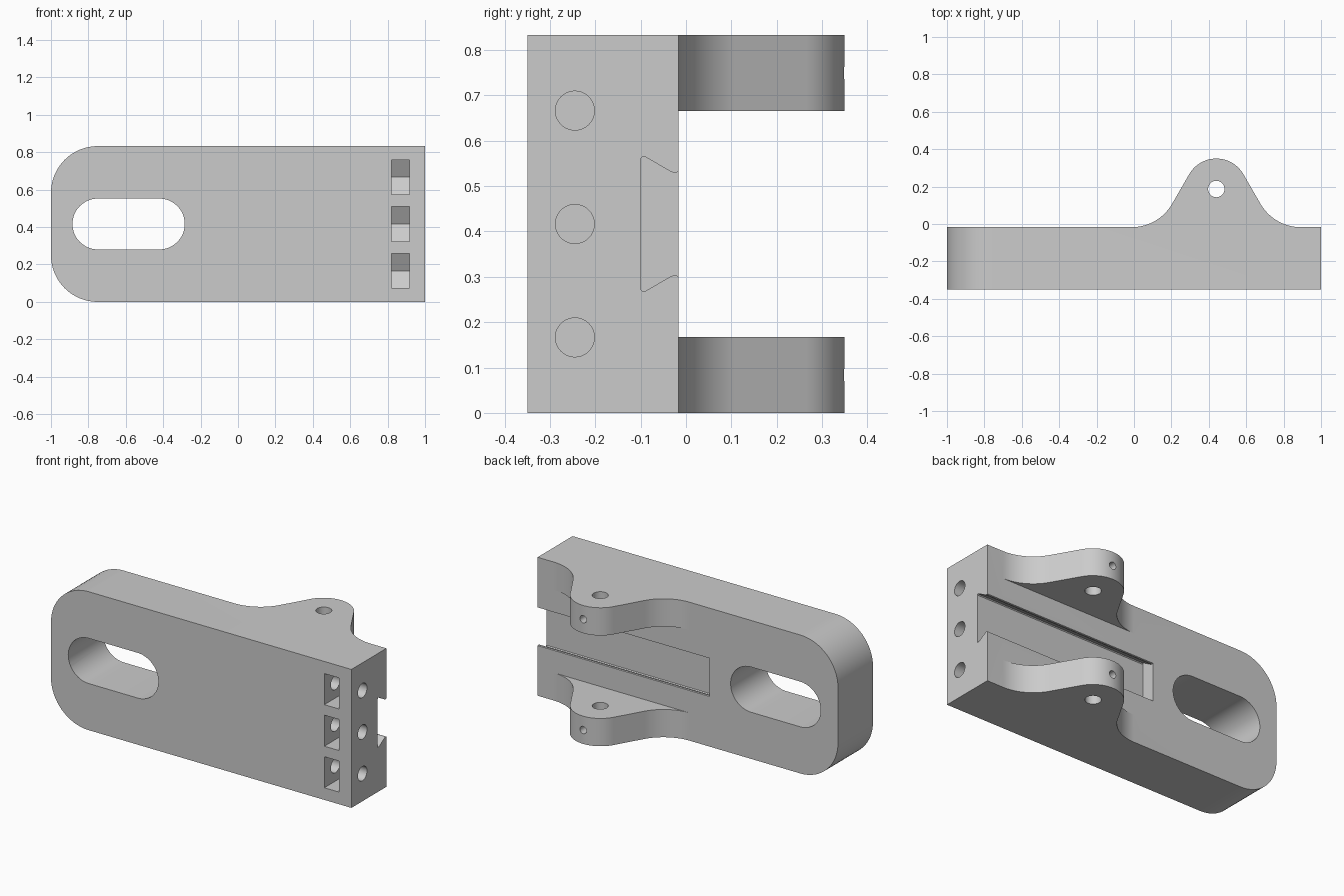
import bpy, bmesh, math
from mathutils import Vector

if "Cube" in bpy.data.objects:
    bpy.data.objects.remove(bpy.data.objects["Cube"])

FRONT, BACK, HEIGHT = -0.35, -0.017, 0.833
MID = HEIGHT / 2
LUG_X, LUG_Y, LUG_R, FILLET_R = 0.44, 0.183, 0.167, 0.25
LUG_T = 0.167

gray = bpy.data.materials.new("machined_gray")
gray.use_nodes = True
color = (0.6, 0.6, 0.6, 1)
gray.diffuse_color = color
gray.node_tree.nodes["Principled BSDF"].inputs["Base Color"].default_value = color


def arc(cx, cy, r, start, end, steps):
    angles = [math.radians(start + (end - start) * i / steps) for i in range(steps + 1)]
    return [(cx + r * math.cos(a), cy + r * math.sin(a)) for a in angles]


def prism(name, pts, axis, lo, hi):
    """Extrude a 2D outline along x, y or z; the outline uses the other two axes in order."""
    bm = bmesh.new()
    verts = []
    for a, b in pts:
        co = [a, b]
        co.insert("xyz".index(axis), lo)
        verts.append(bm.verts.new(co))
    face = bm.faces.new(verts)
    shift = Vector([hi - lo if c == axis else 0 for c in "xyz"])
    ext = bmesh.ops.extrude_face_region(bm, geom=[face], use_keep_orig=True)
    bmesh.ops.translate(bm, vec=shift, verts=[v for v in ext["geom"] if isinstance(v, bmesh.types.BMVert)])
    bmesh.ops.recalc_face_normals(bm, faces=bm.faces)
    mesh = bpy.data.meshes.new(name)
    bm.to_mesh(mesh)
    bm.free()
    obj = bpy.data.objects.new(name, mesh)
    bpy.context.collection.objects.link(obj)
    mesh.materials.append(gray)
    return obj


def rect(a0, a1, b0, b1):
    return [(a0, b0), (a1, b0), (a1, b1), (a0, b1)]


def circle(a, b, r):
    return arc(a, b, r, 0, 360, 40)[:-1]


def cut(target, cutter):
    cutter.hide_render = True
    mod = target.modifiers.new("cut", "BOOLEAN")
    mod.operation, mod.solver, mod.object = "DIFFERENCE", "EXACT", cutter
    bpy.context.view_layer.objects.active = target
    bpy.ops.object.modifier_apply(modifier=mod.name)
    bpy.data.objects.remove(cutter)


# Plate with a filleted lug bump on its back, as one outline seen from above
tangent_x = LUG_X - LUG_R * math.cos(math.radians(30))
tangent_y = LUG_Y + LUG_R * 0.5
fillet_y = BACK + FILLET_R
flank_x = tangent_x - (tangent_y - fillet_y + FILLET_R / 2) / math.tan(math.radians(60))
fillet_x = flank_x - FILLET_R * math.cos(math.radians(30))
left_fillet = arc(fillet_x, fillet_y, FILLET_R, -90, -30, 16)
left_fillet[0] = (fillet_x, BACK)
right_fillet = [(2 * LUG_X - x, y) for x, y in reversed(left_fillet)]
tip = arc(LUG_X, LUG_Y, LUG_R, 150, 30, 28)
outline = [(1, FRONT), (-1, FRONT), (-1, BACK)] + left_fillet + tip + right_fillet + [(1, BACK)]
bracket = prism("bracket_body", outline, "z", 0, HEIGHT)

# Rounded plate corners at the slotted end
bm = bmesh.new()
bm.from_mesh(bracket.data)
corners = [e for e in bm.edges if all(v.co.x < -0.99 for v in e.verts)
           and abs(e.verts[0].co.y - e.verts[1].co.y) > 0.1]
bmesh.ops.bevel(bm, geom=corners, offset=0.25, segments=16, profile=0.5, affect="EDGES")
bm.to_mesh(bracket.data)
bm.free()

# Gap that splits the bump into an upper and a lower lug
cut(bracket, prism("lug_gap", rect(-0.1, 0.95, BACK, 0.5), "z", LUG_T, HEIGHT - LUG_T))

# Long adjusting slot
slot_r = 0.136
slot = arc(-0.885 + slot_r, MID, slot_r, 90, 270, 24) + arc(-0.285 - slot_r, MID, slot_r, -90, 90, 24)
cut(bracket, prism("slot_cutter", slot, "y", -0.5, 0.2))

# Dovetail groove with softened corners, open at the square end
half = [(0, 0.113), (BACK, 0.118 - 0.003), (-0.024, 0.1125), (-0.033, 0.115),
        (-0.088, 0.147), (-0.095, 0.149), (-0.1, 0.144)]
groove = [(y, MID + h) for y, h in half] + [(y, MID - h) for y, h in reversed(half)]
cut(bracket, prism("dovetail_cutter", groove, "x", -0.145, 1.1))

# Hexagonal nut pockets and the bolt holes through them
bolt_y, nut_half = -0.245, 0.0935
side = nut_half / math.sqrt(3)
for z in (MID - 0.25, MID, MID + 0.25):
    pocket = [(-0.5, z - nut_half), (bolt_y + side, z - nut_half), (bolt_y + 2 * side, z),
              (bolt_y + side, z + nut_half), (-0.5, z + nut_half)]
    cut(bracket, prism("nut_cutter", pocket, "x", 0.82, 0.917))
    cut(bracket, prism("bolt_cutter", circle(bolt_y, z, 0.043), "x", 0.65, 1.1))

# Pin holes through the lugs and small set screw holes in their tips
cut(bracket, prism("pin_cutter", circle(LUG_X, 0.187, 0.044), "z", -0.1, 1))
for z in (LUG_T / 2, HEIGHT - LUG_T / 2):
    cut(bracket, prism("screw_cutter", circle(LUG_X, z, 0.022), "y", 0.187, 0.5))

bpy.ops.object.select_all(action="DESELECT")
bracket.select_set(True)
bpy.context.view_layer.objects.active = bracket
bpy.ops.object.shade_smooth_by_angle(angle=math.radians(25))
